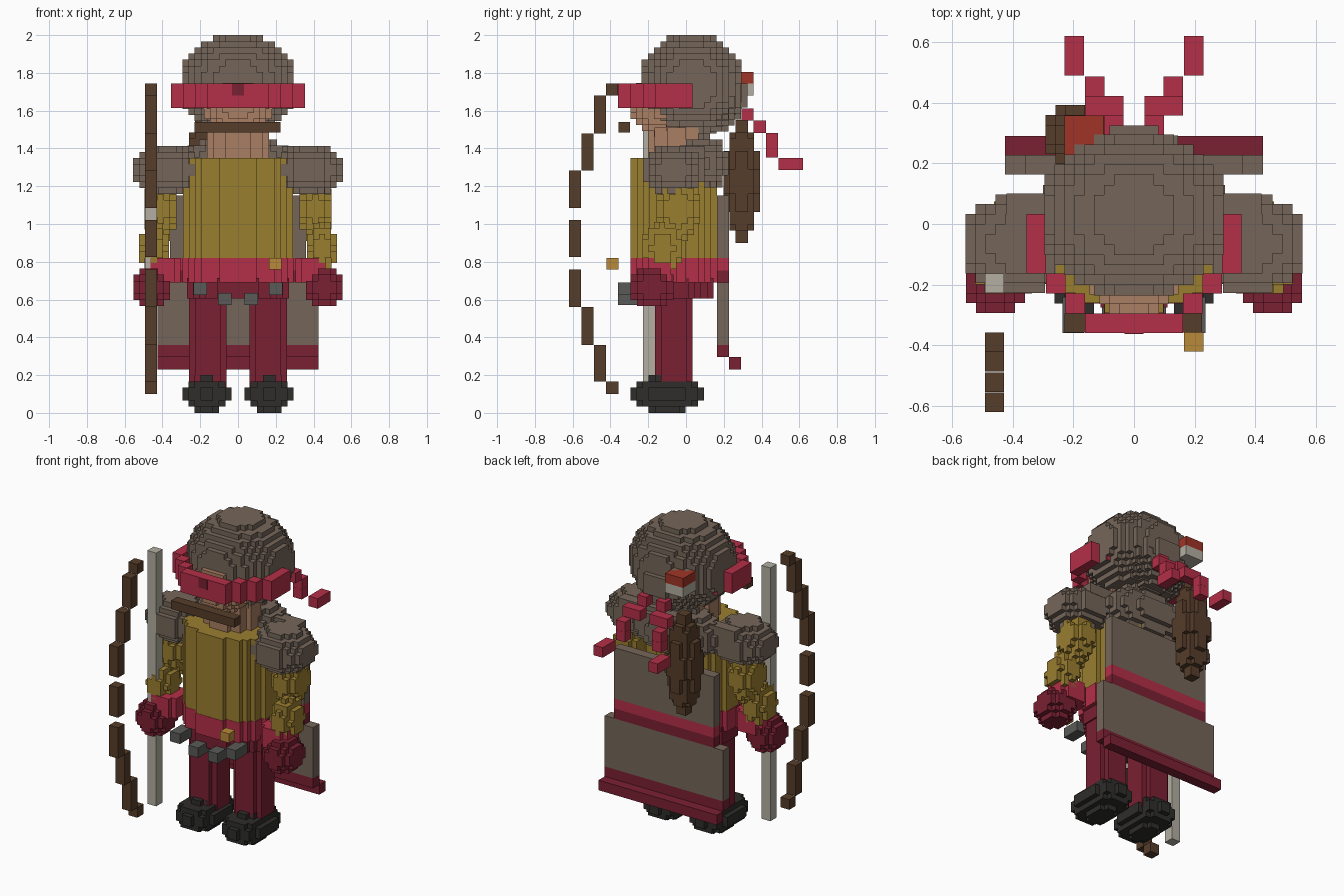
import bpy, bmesh

if "Cube" in bpy.data.objects:
    bpy.data.objects.remove(bpy.data.objects["Cube"])

V = 0.0645          # large voxel
H = V / 2           # small voxel


def material(name, hexcol):
    rgb = [int(hexcol[i:i + 2], 16) / 255 for i in (0, 2, 4)]
    m = bpy.data.materials.new(name)
    m.diffuse_color = [((c + 0.055) / 1.055) ** 2.4 if c > 0.04 else c / 12.92 for c in rgb] + [1]
    m.use_nodes = True
    m.node_tree.nodes["Principled BSDF"].inputs["Base Color"].default_value = m.diffuse_color
    return m


TAUPE = material("taupe_cloth", "75665a")
GOLD = material("gold_cloth", "9a7e30")
RED = material("red_cloth", "b42f48")
WINE = material("wine_cloth", "7a2032")
SKIN = material("skin", "a87e62")
BROWN = material("brown_wood", "563d2a")
BLACK = material("boot_black", "2e2d2b")
IRON = material("iron", "5a5a58")
PALE = material("pale_cord", "b3afa2")
BRASS = material("brass", "b98a3a")
FLETCH = material("fletching_red", "a03426")


def finish(name, bm, mat):
    me = bpy.data.meshes.new(name)
    bm.to_mesh(me)
    bm.free()
    me.materials.append(mat)
    ob = bpy.data.objects.new(name, me)
    bpy.context.collection.objects.link(ob)
    return ob


def box(name, x, y, z, mat):
    """Box from (min, max) ranges."""
    bm = bmesh.new()
    bmesh.ops.create_cube(bm, size=1)
    for v in bm.verts:
        v.co = [r[0] if c < 0 else r[1] for c, r in zip(v.co, (x, y, z))]
    return finish(name, bm, mat)


def vox(name, centre, radii, mat, step=H, column=False, ring=0, limit=1.0):
    """Voxelised ellipsoid, or elliptic column; ring hollows the column."""
    n = [max(1, round(2 * r / step)) for r in radii]
    size = [2 * r / k for r, k in zip(radii, n)]
    cells = set()
    for i in range(n[0]):
        for j in range(n[1]):
            for k in range(n[2]):
                u = [(2 * a + 1) / b - 1 for a, b in zip((i, j, k), n)]
                d = u[0] ** 2 + u[1] ** 2 + (0 if column else u[2] ** 2)
                if ring * ring <= d <= limit:
                    cells.add((i, j, k))
    bm = bmesh.new()
    verts = {}

    def vert(key):
        if key not in verts:
            verts[key] = bm.verts.new([c - r + a * s for c, r, a, s in zip(centre, radii, key, size)])
        return verts[key]

    for c in cells:
        for ax in range(3):
            for side in (0, 1):
                nb = list(c)
                nb[ax] += 2 * side - 1
                if tuple(nb) in cells:
                    continue
                quad = []
                for p, q in ((0, 0), (1, 0), (1, 1), (0, 1)):
                    key = list(c)
                    key[ax] += side
                    key[(ax + 1) % 3] += p
                    key[(ax + 2) % 3] += q
                    quad.append(vert(tuple(key)))
                bm.faces.new(quad if side else quad[::-1])
    return finish(name, bm, mat)


# Head, hood and blindfold
vox("hood", (0, 0.03, 1.74), (0.295, 0.265, 0.26), TAUPE, H, limit=1.12)
vox("hood_back", (0, 0.14, 1.68), (0.21, 0.185, 0.19), TAUPE, H)
vox("face", (0, -0.075, 1.635), (0.18, 0.22, 0.175), SKIN, limit=1.1)
vox("neck", (0, -0.05, 1.42), (0.165, 0.15, 0.09), SKIN, column=True)
vox("blindfold", (0, -0.065, 1.68), (0.355, 0.295, 0.065), RED, V, column=True, ring=0.8, limit=0.95)
box("blindfold_mark", (-0.032, 0.032), (-0.362, -0.3), (1.68, 1.744), WINE)
box("mouth_shaft", (-0.23, 0.225), (-0.358, -0.296), (1.485, 1.54), BROWN)
vox("collar", (0, 0.08, 1.32), (0.3, 0.145, 0.16), TAUPE)
box("collar_rim", (-0.42, 0.42), (0.03, 0.1), (1.345, 1.41), TAUPE)

# Torso and belt
vox("tunic", (0, -0.065, 1.085), (0.29, 0.228, 0.265), GOLD, column=True)
vox("belt", (0, -0.065, 0.755), (0.295, 0.23, 0.065), RED, column=True)
vox("hips", (0, -0.065, 0.66), (0.27, 0.21, 0.055), WINE, column=True)
for i, (x, z) in enumerate(((-0.2, 0.625), (-0.07, 0.57), (0.07, 0.57), (0.2, 0.625))):
    box(f"belt_pouch_{i}", (x - 0.035, x + 0.035), (-0.36, -0.24), (z, z + V), IRON)
box("buckle", (0.165, 0.23), (-0.42, -0.358), (0.76, 0.82), BRASS)

# Cape in horizontal bands, narrower above the belt
for name, w, z, m in (("cape_lower", 0.425, (0.36, 0.69), TAUPE), ("cape_stripe_dark", 0.36, (0.69, 0.755), WINE),
                      ("cape_stripe", 0.36, (0.755, 0.82), RED), ("cape_upper", 0.36, (0.82, 1.15), TAUPE),
                      ("cape_hem", 0.425, (0.295, 0.36), WINE)):
    box(name, (-w, w), (0.163, 0.227), z, m)
box("cape_hem_edge", (-0.425, 0.425), (0.227, 0.291), (0.23, 0.295), WINE)

# Limbs and blindfold tails on both sides
for side, s in (("right", -1), ("left", 1)):
    vox(f"shoulder_pad_{side}", (s * 0.375, -0.065, 1.285), (0.18, 0.163, 0.127), TAUPE, limit=1.1)
    vox(f"upper_arm_{side}", (s * 0.41, -0.04, 1.08), (0.085, 0.115, 0.17), GOLD)
    vox(f"forearm_{side}", (s * 0.445, -0.125, 0.87), (0.08, 0.105, 0.14), GOLD)
    vox(f"cuff_{side}", (s * 0.4, -0.14, 0.755), (0.095, 0.09, 0.065), RED, column=True)
    vox(f"hand_{side}", (s * 0.457, -0.18, 0.665), (0.097, 0.113, 0.1), WINE, limit=1.1)
    vox(f"leg_{side}", (s * 0.16, -0.065, 0.4), (0.1, 0.1, 0.29), WINE, column=True)
    vox(f"boot_{side}", (s * 0.165, -0.1, 0.1), (0.13, 0.195, 0.1), BLACK)
    tail = ((0.067, 0.325, 1.58), (0.067, 0.39, 1.515), (0.13, 0.39, 1.515),
            (0.13, 0.455, 1.45), (0.13, 0.455, 1.385))
    for i, (x, y, z) in enumerate(tail):
        box(f"blindfold_tail_{side}_{i}", sorted((s * (x - H), s * (x + H))), (y - H, y + H), (z - H, z + H), RED)
    box(f"blindfold_tail_tip_{side}", sorted((s * 0.165, s * 0.23)), (0.49, 0.62), (1.285, 1.35), RED)

# Quiver with fletching
vox("quiver", (-0.195, 0.295, 1.225), (0.097, 0.097, 0.325), BROWN)
box("fletching_top", (-0.23, -0.1), (0.23, 0.358), (1.744, 1.805), FLETCH)
box("fletching_base", (-0.23, -0.1), (0.23, 0.358), (1.68, 1.744), PALE)

# Bow: stepped limbs and string
bow = ((0.10, 0.165, -0.39), (0.165, 0.36, -0.455), (0.36, 0.56, -0.522), (0.56, 0.76, -0.588),
       (0.825, 1.02, -0.588), (1.085, 1.283, -0.588), (1.283, 1.48, -0.522), (1.48, 1.68, -0.455),
       (1.68, 1.745, -0.39))
for i, (z0, z1, y) in enumerate(bow):
    box(f"bow_segment_{i}", (-0.492, -0.428), (y - H, y + H), (z0, z1), BROWN)
box("bow_string", (-0.492, -0.428), (-0.228, -0.163), (0.10, 1.745), PALE)
